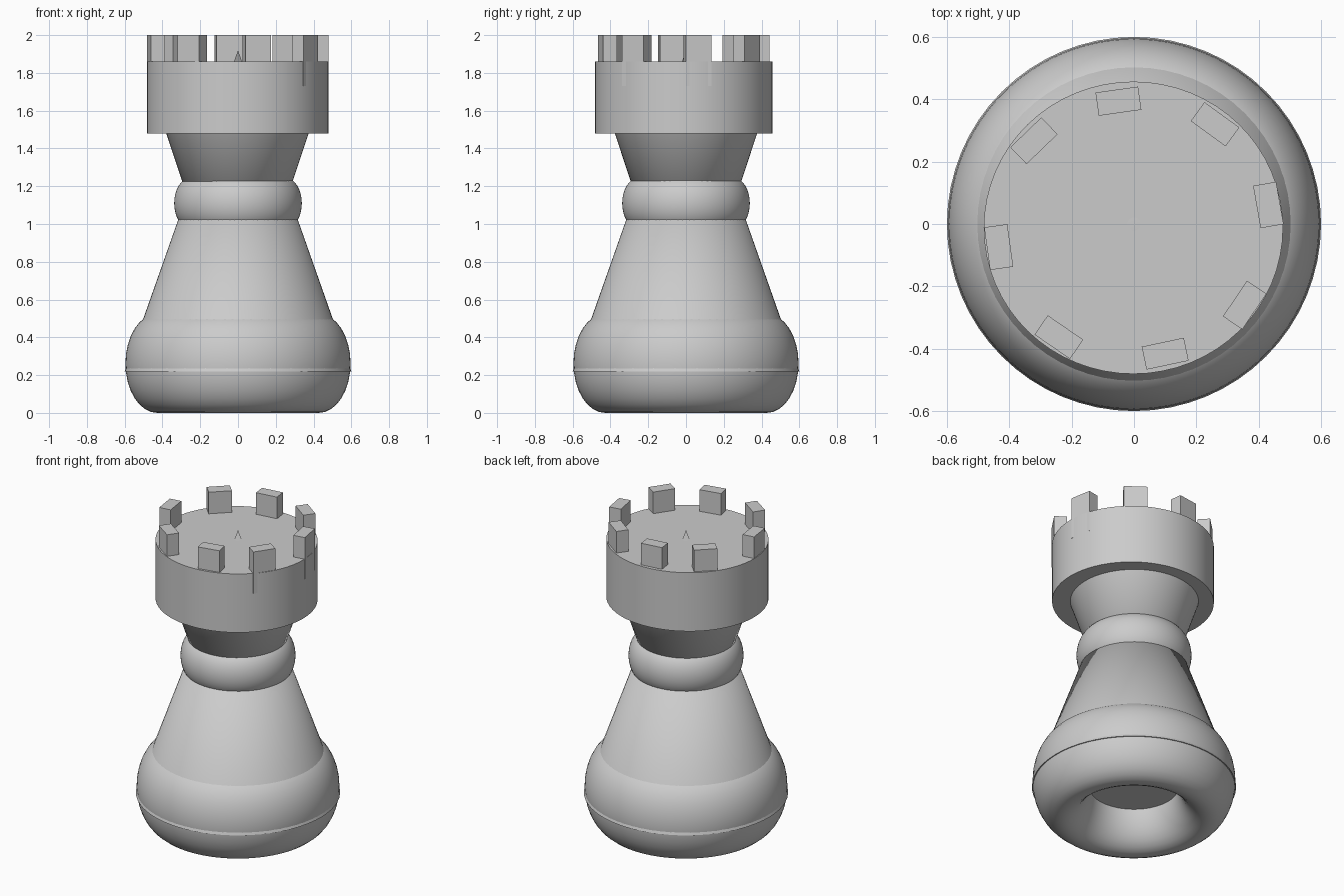
import bpy
from math import radians

if "Cube" in bpy.data.objects:
    bpy.data.objects.remove(bpy.data.objects["Cube"])


def finish(name, scale=(1, 1, 1)):
    ob = bpy.context.object
    ob.name = name
    ob.scale = scale
    bpy.ops.object.transform_apply(location=False, rotation=True, scale=True)
    bpy.ops.object.shade_smooth_by_angle(angle=radians(35))
    return ob


def cone(name, r_bottom, r_top, z0, z1, x=0, y=0, scale=(1, 1, 1)):
    bpy.ops.mesh.primitive_cone_add(vertices=64, radius1=r_bottom, radius2=r_top,
                                    depth=z1 - z0, location=(x, y, (z0 + z1) / 2))
    return finish(name, scale)


def ring(name, major, minor, half_height, z):
    bpy.ops.mesh.primitive_torus_add(major_segments=96, minor_segments=32,
                                     major_radius=major, minor_radius=minor,
                                     location=(0, 0, z))
    return finish(name, (1, 1, half_height / minor))


# Swollen open ring at the foot and the small collar ring
ring("base_ring", 0.428, 0.168, 0.262, 0.262)
ring("collar_ring", 0.25, 0.088, 0.135, 1.11)

# Full body cone: its tip pokes through the top of the head
cone("body_cone", 0.60, 0.0, 0.22, 1.92)

# Upside-down cone forming the flared neck
cone("neck_cone", 0.0, 0.45, 0.345, 1.70, x=-0.003)

# Drum-shaped head, slightly oval
cone("head_drum", 0.48, 0.48, 1.48, 1.86, x=-0.002, y=-0.012, scale=(1, 0.977, 1))

# Battlement blocks: x, y, facing angle in degrees
blocks = [(-0.05, 0.394, 98), (0.26, 0.32, 54), (0.431, 0.061, 10),
          (0.355, -0.26, -34), (0.10, -0.416, -78), (-0.241, -0.363, -124.5),
          (-0.434, -0.074, -172), (-0.321, 0.267, 134)]
for i, (x, y, a) in enumerate(blocks):
    bpy.ops.mesh.primitive_cube_add(size=1, location=(x, y, 1.865),
                                    rotation=(0, 0, radians(a)))
    bpy.context.object.scale = (0.075, 0.138, 0.27)
    bpy.context.object.name = f"battlement_{i + 1}"
